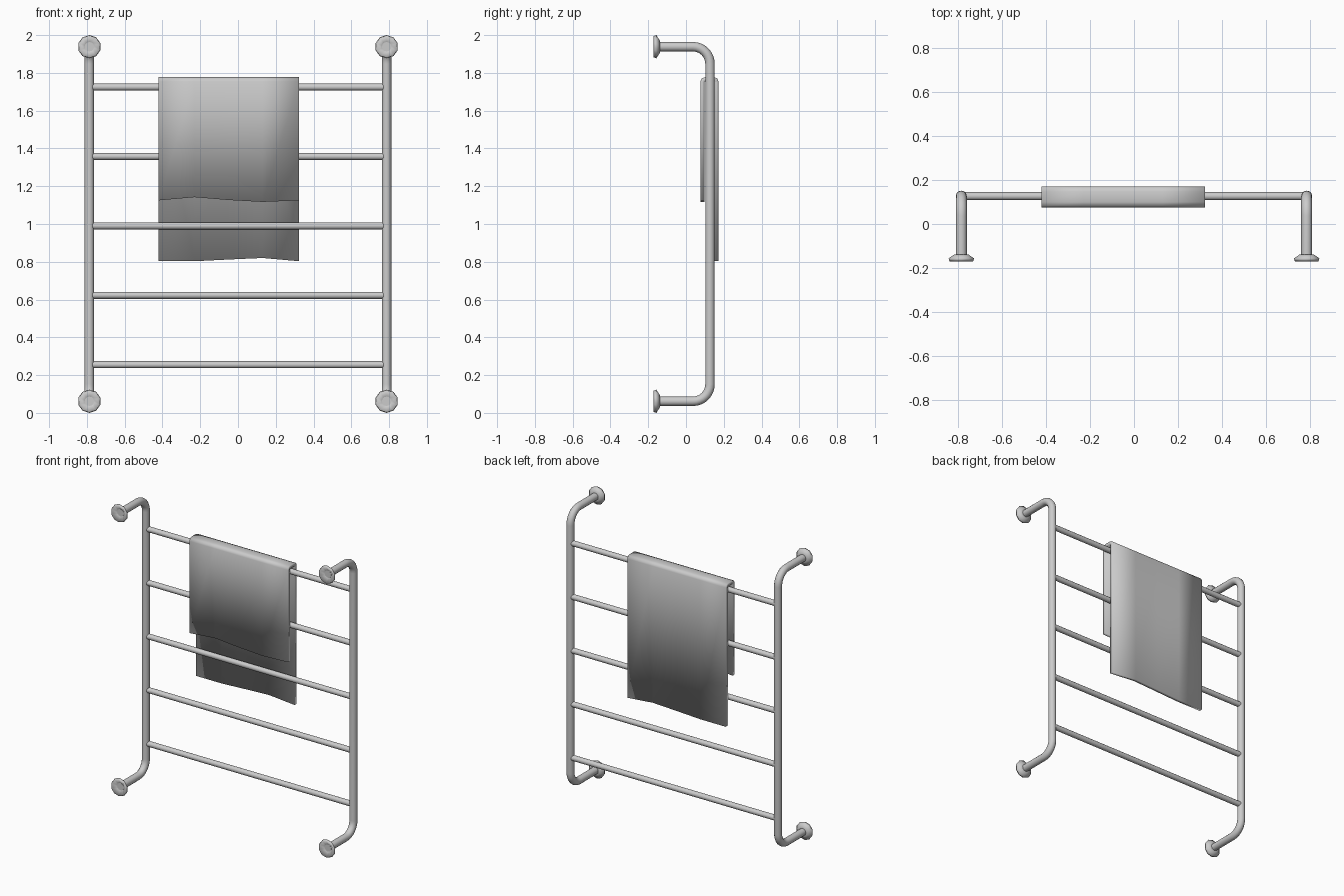
import bpy, bmesh, math

if "Cube" in bpy.data.objects:
    bpy.data.objects.remove(bpy.data.objects["Cube"])

POST_X, POST_Y = 0.787, 0.127
WALL_Y, TOP_Z, LOW_Z = -0.150, 1.9385, 0.0615

# Slightly dark grey metal and cloth
grey = bpy.data.materials.new("grey")
grey.diffuse_color = (0.65, 0.65, 0.65, 1)
grey.use_nodes = True
grey.node_tree.nodes["Principled BSDF"].inputs["Base Color"].default_value = grey.diffuse_color


def finish(obj, angle):
    bpy.ops.object.select_all(action='DESELECT')
    obj.select_set(True)
    bpy.context.view_layer.objects.active = obj
    if obj.type == 'CURVE':
        bpy.ops.object.convert(target='MESH')
    bpy.ops.object.shade_smooth_by_angle(angle=math.radians(angle))
    obj.data.materials.append(grey)


def mesh_object(name, bm):
    me = bpy.data.meshes.new(name)
    bm.to_mesh(me)
    bm.free()
    obj = bpy.data.objects.new(name, me)
    bpy.context.collection.objects.link(obj)
    return obj


def tube(name, points, radius):
    cu = bpy.data.curves.new(name, 'CURVE')
    cu.dimensions = '3D'
    cu.bevel_depth = radius
    cu.bevel_resolution = 4
    cu.use_fill_caps = True
    sp = cu.splines.new('POLY')
    sp.points.add(len(points) - 1)
    for p, co in zip(sp.points, points):
        p.co = (*co, 1)
    obj = bpy.data.objects.new(name, cu)
    bpy.context.collection.objects.link(obj)
    finish(obj, 40)


def wall_flange(name, x, z, sides=10):
    # lathe profile (radius, y), from the tube collar round to the hollow back
    profile = [(0.024, -0.138), (0.034, -0.139), (0.0615, -0.157),
               (0.056, -0.171), (0.026, -0.149)]
    bm = bmesh.new()
    rings = []
    for r, y in profile:
        rings.append([bm.verts.new((x + r * math.cos(a), y, z + r * math.sin(a)))
                      for a in (math.pi / 2 + 2 * math.pi * k / sides for k in range(sides))])
    for a, b in zip(rings, rings[1:]):
        for k in range(sides):
            n = (k + 1) % sides
            bm.faces.new((a[k], a[n], b[n], b[k]))
    bm.faces.new(rings[0])
    bm.faces.new(rings[-1])
    bmesh.ops.recalc_face_normals(bm, faces=bm.faces)
    finish(mesh_object(name, bm), 180)


# Side posts: wall stub, bend, upright, bend, wall stub
R = 0.09
for side, label in ((-1, "left"), (1, "right")):
    x = side * POST_X
    path = [(x, WALL_Y, TOP_Z)]
    for k in range(9):
        a = math.pi / 2 * (1 - k / 8)
        path.append((x, POST_Y - R + R * math.cos(a), TOP_Z - R + R * math.sin(a)))
    for k in range(9):
        a = -math.pi / 2 * k / 8
        path.append((x, POST_Y - R + R * math.cos(a), LOW_Z + R + R * math.sin(a)))
    path.append((x, WALL_Y, LOW_Z))
    tube(f"{label}_post", path, 0.025)
    wall_flange(f"{label}_upper_flange", x, TOP_Z)
    wall_flange(f"{label}_lower_flange", x, LOW_Z)

# Horizontal rails
for i in range(5):
    z = 1.725 - i * 0.3675
    tube(f"rail_{i + 1}", [(-0.774, POST_Y, z), (0.774, POST_Y, z)], 0.0185)

# Towel: wavy hems front and back, folded over the top rail, softly shaded
columns = [(-0.422, 1.125, 0.803), (-0.23, 1.142, 0.803), (-0.05, 1.127, 0.812),
           (0.13, 1.117, 0.820), (0.324, 1.125, 0.803)]
fold = [(0.076, 1.755), (0.083, 1.771), (0.100, 1.777),
        (0.148, 1.777), (0.165, 1.771), (0.172, 1.755)]
bm = bmesh.new()
grid = [[bm.verts.new((x, y, z)) for y, z in [(0.076, zf)] + fold + [(0.172, zb)]]
        for x, zf, zb in columns]
for a, b in zip(grid, grid[1:]):
    for j in range(len(a) - 1):
        bm.faces.new((a[j], b[j], b[j + 1], a[j + 1]))
towel = mesh_object("towel", bm)
finish(towel, 180)
solid = towel.modifiers.new("thickness", 'SOLIDIFY')
solid.thickness = 0.022
solid.offset = -1
